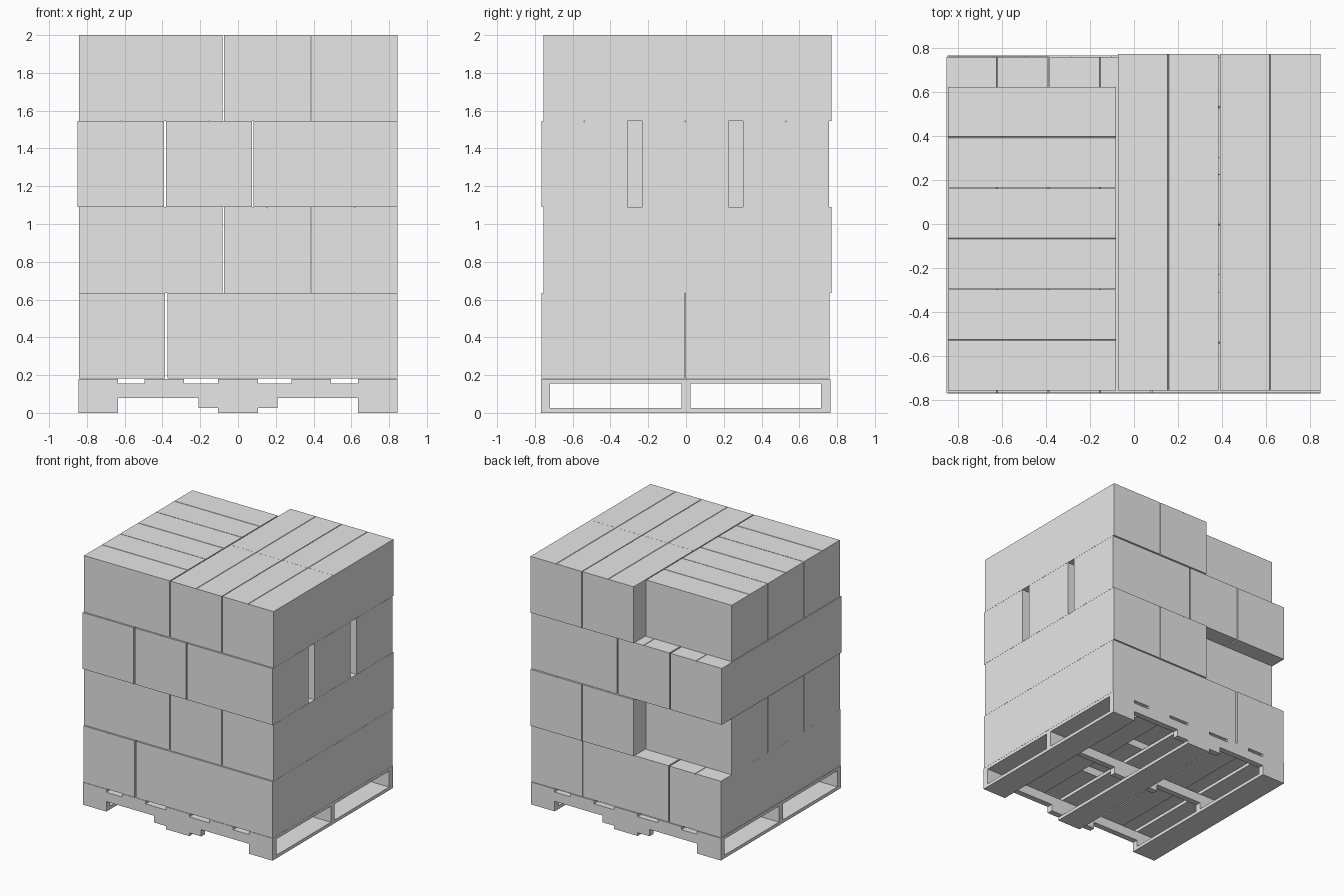
import bpy

old = bpy.data.objects.get("Cube")
if old:
    bpy.data.objects.remove(old, do_unlink=True)

grey = bpy.data.materials.new("plain_grey")
grey.use_nodes = True
grey.diffuse_color = (0.8, 0.8, 0.8, 1)
grey.node_tree.nodes["Principled BSDF"].inputs["Base Color"].default_value = (0.8, 0.8, 0.8, 1)


def prism(name, profile, start, end, axis):
    """Extrude a (side, z) profile along the x or y axis."""
    n = len(profile)
    verts = [(t, s, z) if axis == "x" else (s, t, z)
             for t in (start, end) for s, z in profile]
    faces = [tuple(range(n)), tuple(reversed(range(n, 2 * n)))]
    faces += [(i, i + n, (i + 1) % n + n, (i + 1) % n) for i in range(n)]
    if axis == "x":
        faces = [tuple(reversed(f)) for f in faces]
    mesh = bpy.data.meshes.new(name)
    mesh.from_pydata(verts, [], faces)
    mesh.materials.append(grey)
    ob = bpy.data.objects.new(name, mesh)
    bpy.context.collection.objects.link(ob)
    return ob


def board(name, x0, x1, y0, y1, z0, z1):
    return prism(name, [(x0, z0), (x1, z0), (x1, z1), (x0, z1)], y0, y1, "y")


LONG, SHORT, HIGH = 0.762, 0.456, 0.454
DECK, STEP = 0.18, 0.455


def carton(x, y, layer, axis):
    """Carton with its low corner at x, y and a fine flap seam along its top."""
    z0 = DECK + STEP * layer + 0.001
    z1 = z0 + HIGH
    s, t = (y, x) if axis == "x" else (x, y)
    mid, g = s + SHORT / 2, 0.003
    profile = [(s, z0), (s + SHORT, z0), (s + SHORT, z1),
               (mid + g, z1), (mid, z1 - 2 * g), (mid - g, z1), (s, z1)]
    prism(f"carton_layer_{layer + 1}", profile, t, t + LONG, axis)


# Bottom layer: end columns with crosswise cartons between them
for x in (-0.842, 0.389):
    for y in (-0.766, -0.003):
        carton(x, y, 0, "y")
for y in (-0.766, -0.23, 0.301):
    carton(-0.373, y, 0, "x")

# Second and top layers: three crosswise cartons beside a block of four
for layer in (1, 3):
    for y in (-0.754, -0.294, 0.166):
        carton(-0.843, y, layer, "x")
    for x in (-0.073, 0.389):
        for y in (-0.754, 0.009):
            carton(x, y, layer, "y")

# Third layer: a block of four beside three spaced crosswise cartons
for x in (-0.849, -0.382):
    for y in (-0.766, -0.004):
        carton(x, y, 2, "y")
for y in (-0.766, -0.231, 0.301):
    carton(0.083, y, 2, "x")

# Pallet deck and base boards
FRONT, BACK = -0.768, 0.764
for x in (-0.74, -0.39, 0, 0.388, 0.74):
    board("deck_board", x - 0.105, x + 0.105, FRONT, BACK, 0.155, DECK)
for x in (-0.74, 0, 0.74):
    board("base_board", x - 0.105, x + 0.105, FRONT, BACK, 0, 0.026)

# Notched pallet stringers
half = [(0.21, 0.026), (0.21, 0.08), (0.635, 0.08), (0.635, 0.026),
        (0.845, 0.026), (0.845, 0.155)]
outline = half + [(-x, z) for x, z in reversed(half)]
for y in (FRONT, -0.025, BACK - 0.048):
    prism("stringer", outline, y, y + 0.048, "y")
